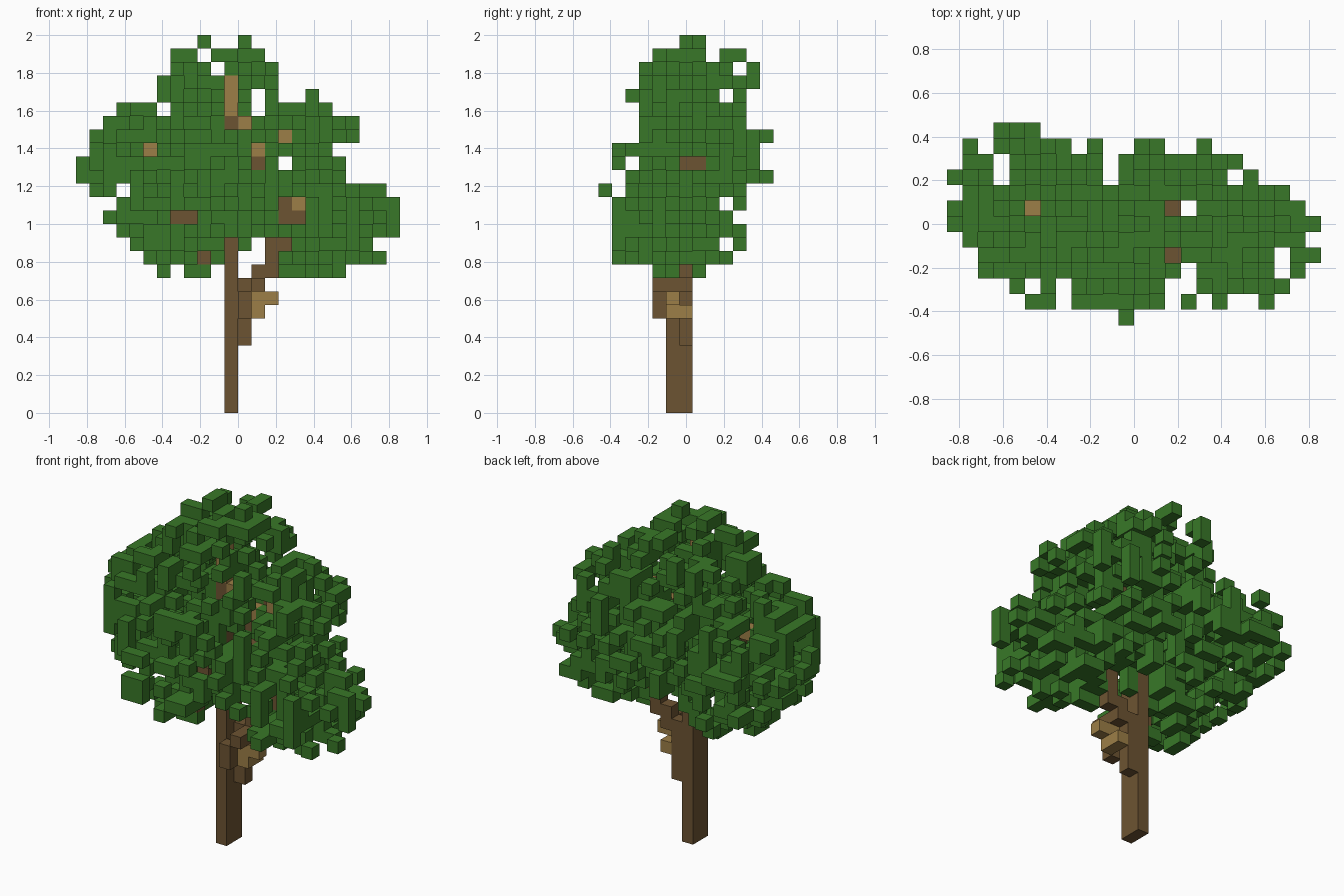
import bpy
import bmesh
import random
from itertools import product
from mathutils import Vector

random.seed(11)

if "Cube" in bpy.data.objects:
    bpy.data.objects.remove(bpy.data.objects["Cube"], do_unlink=True)

# Block grid: the tree is 24 x 13 x 28 blocks
NX, NY, NZ = 24, 13, 28
SIZE = 2 / NZ
ORIGIN = Vector((-NX / 2, -NY / 2, 0))


def make_material(name, colour):
    mat = bpy.data.materials.new(name)
    mat.use_nodes = True
    mat.diffuse_color = (*colour, 1)
    mat.node_tree.nodes["Principled BSDF"].inputs["Base Color"].default_value = (*colour, 1)
    return mat


leaf_green = make_material("leaf green", (0.04, 0.187, 0.021))
bark_brown = make_material("bark brown", (0.152, 0.088, 0.032))
light_wood = make_material("light wood", (0.335, 0.21, 0.063))


def block(x0, x1, y0, y1, z0, z1):
    """All grid cells of a box, ends excluded."""
    return set(product(range(x0, x1), range(y0, y1), range(z0, z1)))


def build_blocks(name, cells, material, occupied):
    """One mesh of the exposed faces of a set of cells."""
    bm = bmesh.new()
    verts = {}

    def corner(p):
        key = tuple(p)
        if key not in verts:
            verts[key] = bm.verts.new((Vector(key) + ORIGIN) * SIZE)
        return verts[key]

    for cell in sorted(cells):
        for axis, side in product(range(3), (0, 1)):
            neighbour = list(cell)
            neighbour[axis] += 2 * side - 1
            if tuple(neighbour) in occupied:
                continue
            u, v = (axis + 1) % 3, (axis + 2) % 3
            ring = []
            for du, dv in ((0, 0), (1, 0), (1, 1), (0, 1)):
                p = list(cell)
                p[axis] += side
                p[u] += du
                p[v] += dv
                ring.append(corner(p))
            bm.faces.new(ring if side else ring[::-1])
    mesh = bpy.data.meshes.new(name)
    bm.to_mesh(mesh)
    bm.free()
    mesh.materials.append(material)
    bpy.context.collection.objects.link(bpy.data.objects.new(name, mesh))


# Trunk and its forked branches
trunk = block(11, 12, 5, 7, 0, 15) | block(11, 12, 5, 6, 15, 22)
trunk_tip = block(11, 12, 5, 6, 22, 25) | block(12, 13, 5, 6, 21, 22)

fork = (block(12, 13, 6, 7, 5, 10) | block(12, 13, 4, 5, 7, 9)
        | block(13, 14, 4, 7, 9, 10) | block(13, 15, 6, 7, 10, 11)
        | block(14, 15, 6, 7, 11, 13) | block(15, 16, 6, 7, 12, 14)
        | block(15, 17, 5, 6, 14, 15) | block(15, 16, 5, 6, 15, 16)
        | block(14, 15, 4, 5, 16, 18))
fork_twigs = (block(13, 14, 5, 7, 7, 8) | block(13, 15, 5, 6, 8, 9)
              | block(16, 17, 5, 6, 15, 16))
upper_branches = (block(7, 11, 4, 5, 14, 15) | block(9, 10, 4, 5, 11, 14)
                  | block(12, 14, 6, 8, 18, 19) | block(14, 15, 7, 8, 19, 21)
                  | block(6, 11, 7, 8, 18, 19))
upper_twigs = (block(13, 14, 6, 7, 19, 20) | block(15, 16, 6, 7, 20, 21)
               | block(5, 6, 7, 8, 19, 20))
wood = trunk | trunk_tip | fork | fork_twigs | upper_branches | upper_twigs

# Crown outline as spans: across x for each level, bottom up
CROWN_BASE = 10
wide_spans = [
    [(6, 7), (8, 10), (15, 20)], [(5, 11), (15, 23)],
    [(4, 11), (12, 13), (16, 22)], [(3, 24)], [(2, 24)],
    [(3, 24)], [(1, 3), (4, 23)], [(0, 20)],
    [(0, 15), (16, 20)], [(1, 19)],
    [(1, 21)], [(2, 21)],
    [(3, 6), (7, 13), (14, 19)],
    [(6, 13), (14, 15), (17, 18)], [(6, 15)],
    [(7, 10), (11, 15)], [(7, 9), (10, 14)], [(9, 10), (12, 13)],
]
# Across y for each level, bottom up
deep_spans = [
    [(4, 8)], [(1, 10)], [(1, 9), (10, 11)], [(1, 11)], [(1, 10)], [(1, 9), (10, 11)],
    [(0, 1), (2, 11)], [(2, 13)], [(1, 2), (3, 12)], [(1, 12)],
    [(3, 13)], [(3, 11)], [(3, 11)], [(2, 9), (10, 11)],
    [(3, 12)], [(3, 10), (11, 12)], [(4, 8), (9, 11)], [(6, 8)],
]
# Across x for each row of depth, front to back
plan_spans = [
    [(11, 12)], [(5, 7), (8, 14), (15, 16), (17, 18), (20, 21)],
    [(4, 5), (6, 7), (8, 14), (16, 22)], [(2, 15), (16, 21), (22, 23)],
    [(2, 21), (22, 24)], [(1, 23)], [(0, 24)], [(0, 15), (16, 23)],
    [(1, 22)], [(0, 3), (4, 10), (11, 18), (19, 20)],
    [(1, 3), (4, 10), (11, 19)], [(1, 2), (3, 8), (9, 10), (12, 14), (16, 17)],
    [(3, 6)],
]


def within(value, spans):
    return any(a <= value < b for a, b in spans)


# Rounded leaf clusters: centre and radii in blocks
clusters = [
    ((11, 7, 23), (5, 5, 5)),
    ((5, 7, 18), (6, 6, 5)),
    ((8, 5, 14), (6, 5, 4)),
    ((18, 5, 14), (6, 5, 4)),
    ((16, 7, 19), (5, 6, 5)),
    ((11, 6, 18), (7, 6, 6)),
]


def depth_in_crown(cell):
    return min(sum(((c + 0.5 - m) / r) ** 2 for c, m, r in zip(cell, mid, rad))
               for mid, rad in clusters)


# Sides of the crown as (axis, direction), with the columns where bark stays bare
sides = {
    (0, 1): {(6, 10), (6, 18), (7, 18)},
    (1, -1): {(9, 11), (7, 14), (8, 14), (15, 14), (16, 14), (15, 15), (16, 15),
              (13, 18), (13, 19), (5, 19), (15, 20), (11, 21), (12, 21),
              (11, 22), (11, 23), (11, 24)},
    (2, 1): {(14, 4), (14, 7), (5, 7)},
    (0, -1): set(),
    (1, 1): {(11, 10), (11, 11), (11, 12), (11, 13)},
    (2, -1): set(),
}


def column_of(cell, axis):
    return cell[:axis] + cell[axis + 1:]


# How far the bark reaches towards each side, column by column
bark_reach = {side: {} for side in sides}
for (axis, sign), reach in bark_reach.items():
    for w in wood:
        key = column_of(w, axis)
        reach[key] = max(sign * w[axis], reach.get(key, -NZ))


def covers_bark(cell, side):
    axis, sign = side
    return sign * cell[axis] > bark_reach[side].get(column_of(cell, axis), -NZ)


# Leaves: loose blocks in the clusters, with the outline kept closed
room = [c for c in product(range(NX), range(NY), range(CROWN_BASE, NZ))
        if within(c[0], wide_spans[c[2] - CROWN_BASE])
        and within(c[1], deep_spans[c[2] - CROWN_BASE])
        and within(c[0], plan_spans[c[1]]) and c not in wood
        and not any(column_of(c, s[0]) in bare and covers_bark(c, s)
                    for s, bare in sides.items())]
leaves = set()
for c in room:
    d = depth_in_crown(c)
    if d < 1 and random.random() < 0.3 + 0.15 * d:
        leaves.add(c)
for side in sides:
    columns = {}
    for c in room:
        if covers_bark(c, side):
            columns.setdefault(column_of(c, side[0]), []).append(c)
    for column in columns.values():
        if not leaves.intersection(column):
            leaves.add(min(column, key=depth_in_crown))

# Build every part
occupied = wood | leaves
build_blocks("trunk", trunk, bark_brown, occupied)
build_blocks("trunk_tip", trunk_tip, light_wood, occupied)
build_blocks("fork_branch", fork, bark_brown, occupied)
build_blocks("fork_twigs", fork_twigs, light_wood, occupied)
build_blocks("upper_branches", upper_branches, bark_brown, occupied)
build_blocks("upper_twigs", upper_twigs, light_wood, occupied)
build_blocks("leaf_crown", leaves, leaf_green, occupied)
